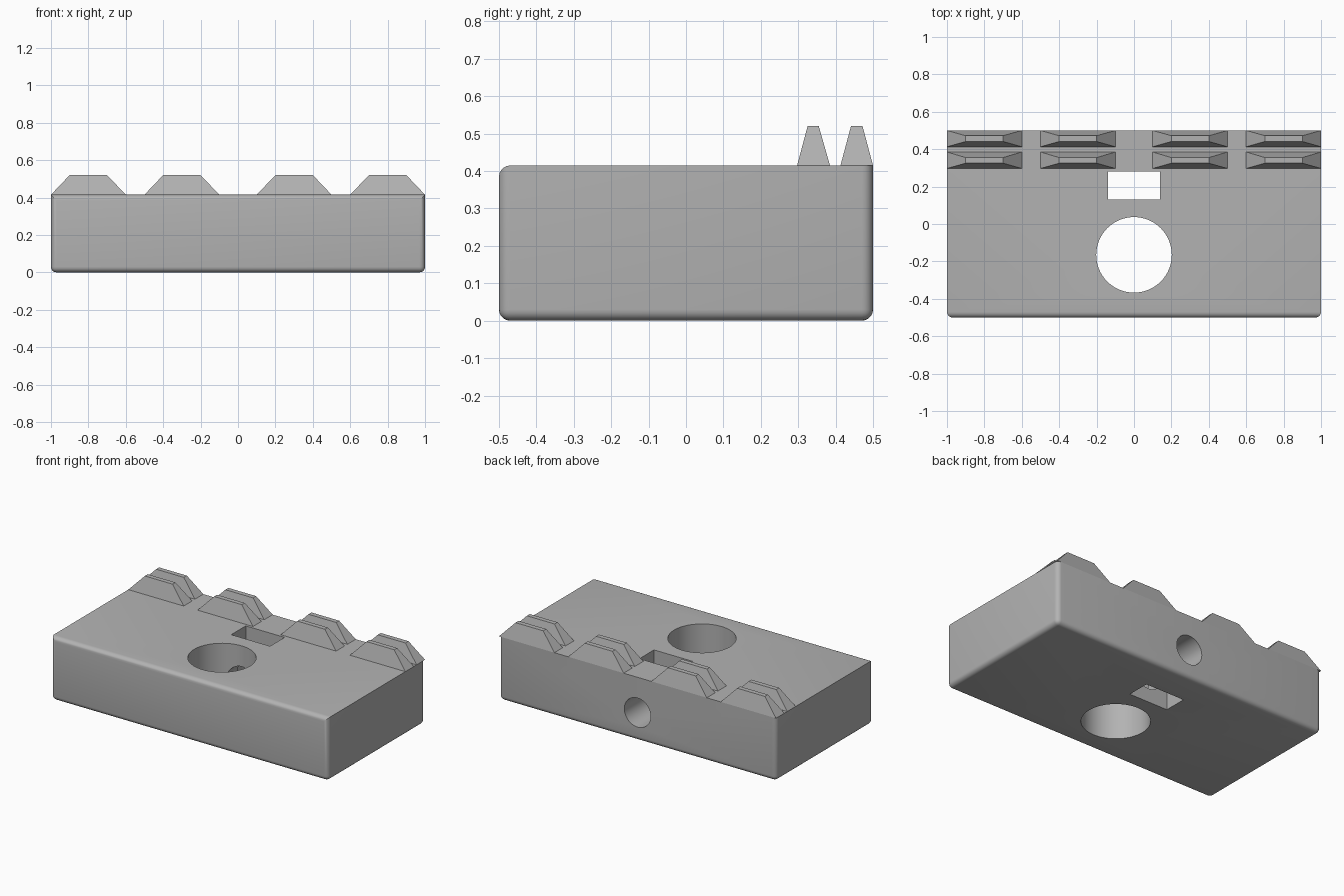
import bpy, bmesh, math

if "Cube" in bpy.data.objects:
    bpy.data.objects.remove(bpy.data.objects["Cube"])

H = 0.415       # block height
TOP = 0.52      # tooth height

grey = bpy.data.materials.new("plain grey")
grey.diffuse_color = (0.45, 0.45, 0.45, 1)
grey.use_nodes = True
grey.node_tree.nodes["Principled BSDF"].inputs["Base Color"].default_value = grey.diffuse_color


def make(name, bm, helper=False):
    bmesh.ops.recalc_face_normals(bm, faces=bm.faces)
    me = bpy.data.meshes.new(name)
    bm.to_mesh(me)
    bm.free()
    me.materials.append(grey)
    ob = bpy.data.objects.new(name, me)
    bpy.context.collection.objects.link(ob)
    ob.hide_render = helper
    return ob


def box(x0, x1, y0, y1, z0, z1):
    bm = bmesh.new()
    bmesh.ops.create_cube(bm, size=1)
    for v in bm.verts:
        v.co = (x1 if v.co.x > 0 else x0, y1 if v.co.y > 0 else y0, z1 if v.co.z > 0 else z0)
    return bm


def rod(name, radius, length, loc, rot=(0, 0, 0), sides=64):
    bm = bmesh.new()
    bmesh.ops.create_cone(bm, cap_ends=True, segments=sides, radius1=radius, radius2=radius, depth=length)
    ob = make(name, bm, True)
    ob.location, ob.rotation_euler = loc, rot
    return ob


# Block: rounded below, at the corners and along the front top edge
bm = box(-1, 1, -0.5, 0.5, 0, H)
soft = []
for e in bm.edges:
    mid = (e.verts[0].co + e.verts[1].co) / 2
    if mid.z < H - 0.01 or mid.y < -0.4:
        soft.append(e)
bmesh.ops.bevel(bm, geom=soft, offset=0.03, segments=5, profile=0.5, affect='EDGES')
block = make("block", bm)

# Screw hole, slot and cross bore
cutters = [
    rod("screw_hole_cutter", 0.202, 2, (0, -0.165, 0.2)),
    make("slot_cutter", box(-0.14, 0.14, 0.13, 0.28, -0.5, 1), True),
    rod("bore_cutter", 0.095, 0.8, (0, 0.25, 0.185), (math.pi / 2, 0, 0), 48),
]
for c in cutters:
    m = block.modifiers.new(c.name, 'BOOLEAN')
    m.operation, m.solver, m.object = 'DIFFERENCE', 'EXACT', c
bpy.context.view_layer.objects.active = block
block.select_set(True)
for c in cutters:
    bpy.ops.object.modifier_apply(modifier=c.name)
    bpy.data.objects.remove(c)
bpy.ops.object.shade_smooth_by_angle(angle=math.radians(35))

# Two rows of four tapered teeth along the back
for row, (y0, y1, t0, t1) in enumerate([(0.297, 0.385, 0.325, 0.355), (0.413, 0.5, 0.441, 0.472)]):
    for i, x in enumerate((-0.8, -0.3, 0.3, 0.8)):
        bm = box(x - 0.2, x + 0.2, y0, y1, H, TOP)
        for v in bm.verts:
            if v.co.z > H + 0.01:
                v.co.x = x + (0.1 if v.co.x > x else -0.1)
                v.co.y = t1 if v.co.y > (y0 + y1) / 2 else t0
        make(f"tooth_{row + 1}_{i + 1}", bm)
